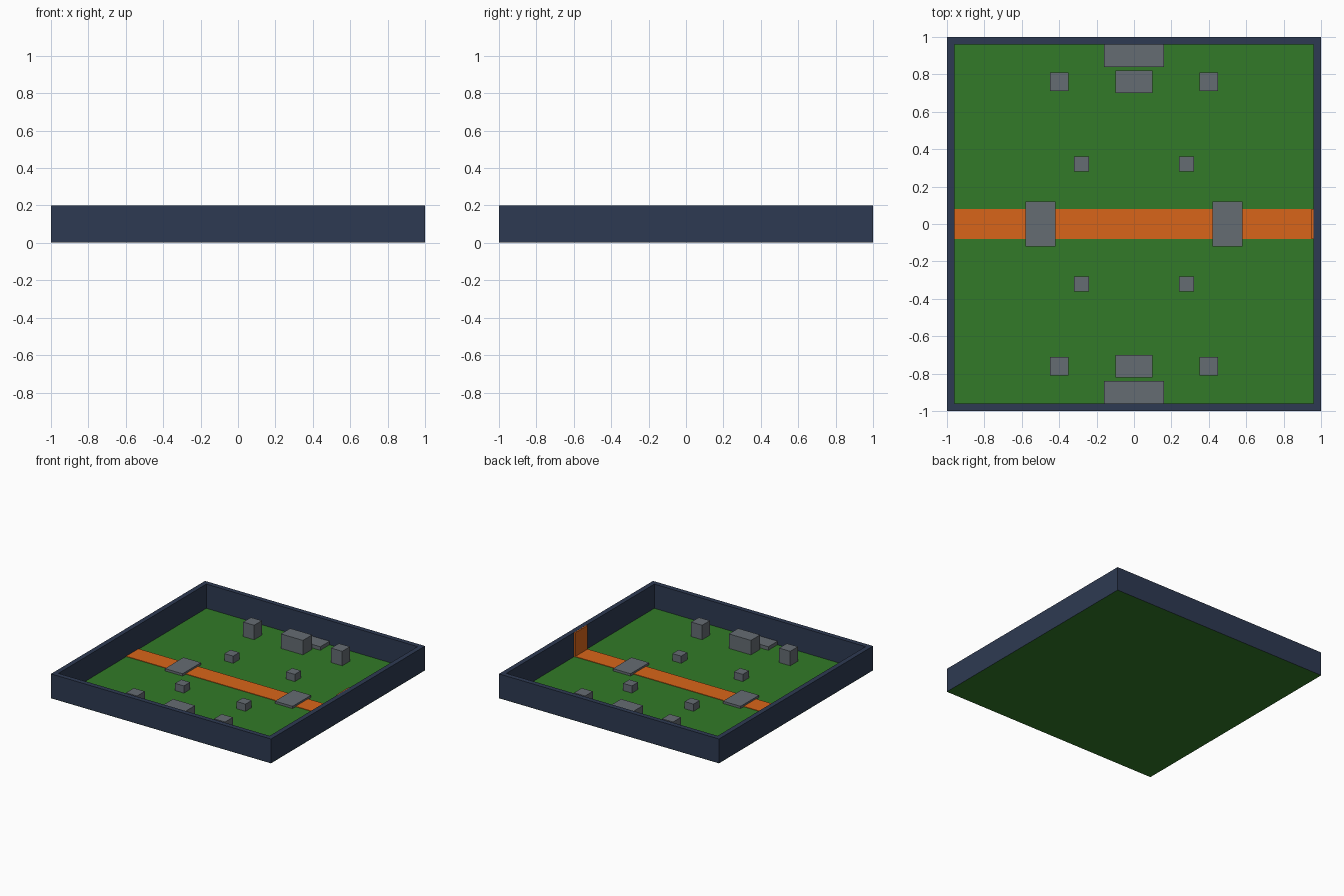
import bpy, bmesh
from mathutils import Vector

if "Cube" in bpy.data.objects:
    bpy.data.objects.remove(bpy.data.objects["Cube"])


def material(name, rgb):
    m = bpy.data.materials.new(name)
    m.diffuse_color = (*rgb, 1)
    m.use_nodes = True
    m.node_tree.nodes["Principled BSDF"].inputs["Base Color"].default_value = m.diffuse_color
    return m


GREEN = material("grass_green", (0.032, 0.195, 0.021))
ORANGE = material("lava_orange", (0.69, 0.13, 0.01))
NAVY = material("wall_navy", (0.027, 0.042, 0.084))
STONE = material("stone_grey", (0.13, 0.15, 0.17))


def finish(name, bm, mat):
    bmesh.ops.recalc_face_normals(bm, faces=bm.faces)
    mesh = bpy.data.meshes.new(name)
    bm.to_mesh(mesh)
    bm.free()
    mesh.materials.append(mat)
    obj = bpy.data.objects.new(name, mesh)
    bpy.context.collection.objects.link(obj)
    return obj


def box(name, x, y, size, mat=STONE, z0=0.001):
    """Box centred on x, y with its top at size[2]."""
    bm = bmesh.new()
    bmesh.ops.create_cube(bm, size=1)
    sx, sy, top = size
    bmesh.ops.scale(bm, vec=Vector((sx, sy, top - z0)), verts=bm.verts)
    bmesh.ops.translate(bm, vec=Vector((x, y, (top + z0) / 2)), verts=bm.verts)
    return finish(name, bm, mat)


# floor: a single flat sheet
bm = bmesh.new()
bmesh.ops.create_grid(bm, x_segments=1, y_segments=1, size=1)
finish("arena_floor", bm, GREEN)

# perimeter wall: rectangular section swept round the square
bm = bmesh.new()
rings = []
for r, z in ((1, 0.001), (1, 0.2), (0.96, 0.2), (0.96, 0.001)):
    rings.append([bm.verts.new((sx * r, sy * r, z))
                  for sx, sy in ((-1, -1), (1, -1), (1, 1), (-1, 1))])
for i in range(4):
    a, b = rings[i], rings[(i + 1) % 4]
    for j in range(4):
        k = (j + 1) % 4
        bm.faces.new((a[j], a[k], b[k], b[j]))
finish("perimeter_wall", bm, NAVY)

# lava river and the fall at its right-hand end
box("lava_river", 0, 0, (1.92, 0.16, 0.005), ORANGE)
box("lava_fall", 0.955, 0, (0.01, 0.16, 0.199), ORANGE)

# bridges over the river
for side, sx in (("left", -1), ("right", 1)):
    box(f"bridge_{side}", sx * 0.5, 0, (0.16, 0.24, 0.02))

# stone pieces, mirrored front to back and left to right
for end, sy in (("front", -1), ("back", 1)):
    box(f"base_plate_{end}", 0, sy * 0.9, (0.32, 0.12, 0.03))
    box(f"main_block_{end}", 0, sy * 0.76, (0.2, 0.12, 0.12))
    for side, sx in (("left", -1), ("right", 1)):
        box(f"pillar_{end}_{side}", sx * 0.4, sy * 0.76, (0.1, 0.1, 0.12))
        box(f"cover_block_{end}_{side}", sx * 0.28, sy * 0.32, (0.08, 0.08, 0.06))
